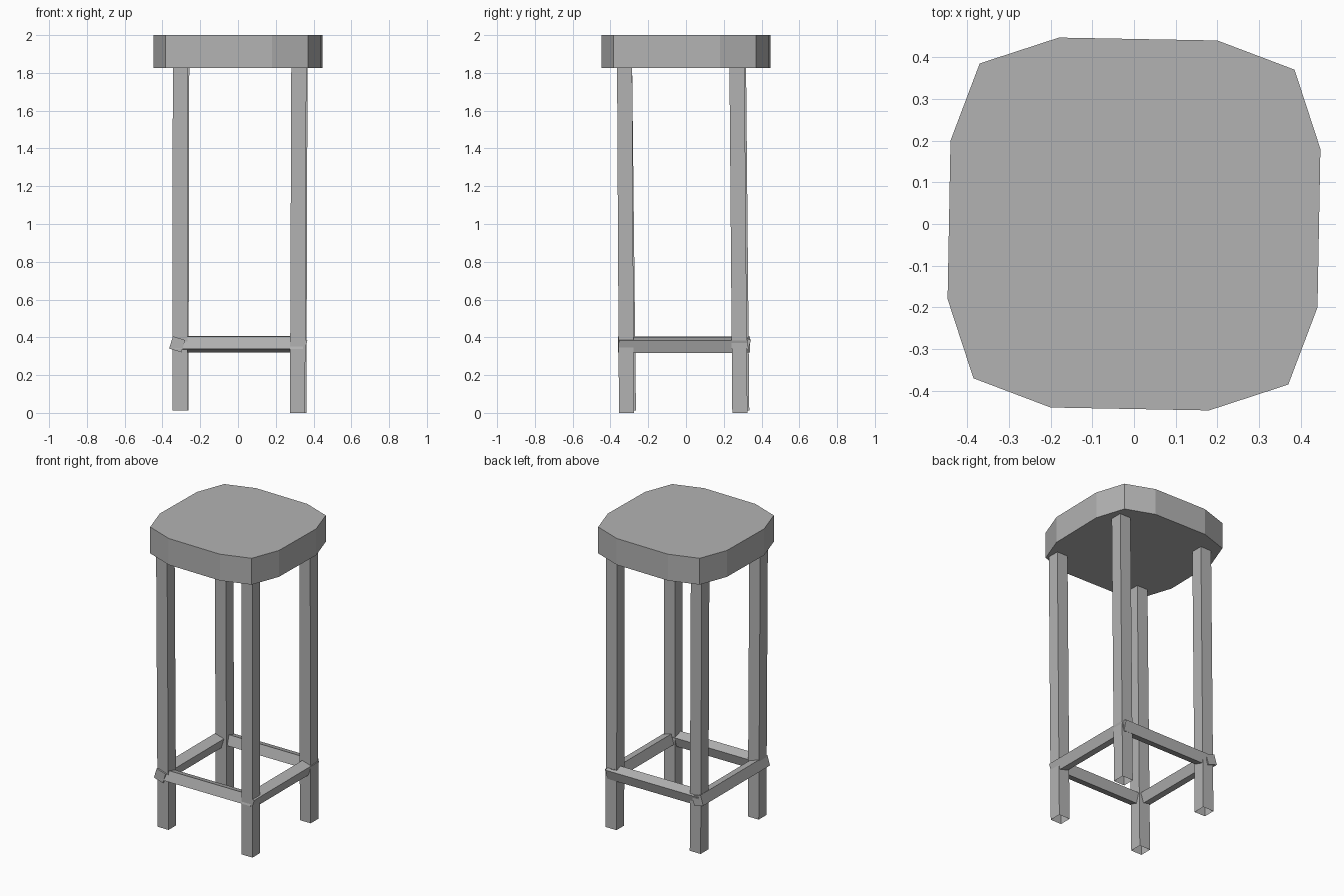
import bpy, bmesh, math
from mathutils import Matrix, Vector

cube = bpy.data.objects.get("Cube")
if cube:
    bpy.data.objects.remove(cube, do_unlink=True)

grey = bpy.data.materials.new("plain grey")
grey.use_nodes = True
colour = (0.45, 0.45, 0.45, 1)
grey.diffuse_color = colour
grey.node_tree.nodes["Principled BSDF"].inputs["Base Color"].default_value = colour


def finish(name, bm):
    bmesh.ops.recalc_face_normals(bm, faces=bm.faces)
    mesh = bpy.data.meshes.new(name)
    bm.to_mesh(mesh)
    bm.free()
    mesh.materials.append(grey)
    obj = bpy.data.objects.new(name, mesh)
    bpy.context.collection.objects.link(obj)
    return obj


def loft(name, lower, upper, cap_bottom=True):
    """Join two matching outlines; the bottom may be left open."""
    bm = bmesh.new()
    a = [bm.verts.new(p) for p in lower]
    b = [bm.verts.new(p) for p in upper]
    n = len(a)
    for i in range(n):
        j = (i + 1) % n
        bm.faces.new((a[i], a[j], b[j], b[i]))
    bm.faces.new(b)
    if cap_bottom:
        bm.faces.new(a[::-1])
    return finish(name, bm)


# Seat: one corner outline repeated by quarter turns
corner = [(0.2, 0.44), (0.385, 0.37), (0.447, 0.18)]
outline = []
for quarter in range(4):
    turn = Matrix.Rotation(-quarter * math.pi / 2, 3, 'Z')
    outline += [turn @ Vector((x, y, 0)) for x, y in corner]
loft("seat", [p + Vector((0, 0, 1.825)) for p in outline],
     [p + Vector((0, 0, 2)) for p in outline])


# Legs: square, slightly leaning, hollow at the foot
def leg(name, foot, top):
    h = 0.04
    square = [Vector((x, y, 0)) for x, y in ((-h, -h), (h, -h), (h, h), (-h, h))]
    loft(name, [Vector(foot) + p for p in square],
         [Vector(top) + p for p in square], cap_bottom=False)


leg("front_right_leg", (-0.308, -0.305, 0.013), (-0.305, -0.325, 1.826))
leg("front_left_leg", (0.315, -0.315, 0), (0.322, -0.325, 1.826))
leg("back_right_leg", (-0.302, 0.295, 0.013), (-0.298, 0.278, 1.826))
leg("back_left_leg", (0.322, 0.285, 0), (0.328, 0.27, 1.826))


# Footrest rungs: square bars twisted about their own length
def rung(name, centre, length, axis):
    s = 0.068
    along_x = axis == 'X'
    size = (length, s, s) if along_x else (s, length, s)
    twist = math.radians(-17 if along_x else 17)
    bm = bmesh.new()
    bmesh.ops.create_cube(bm, size=1, matrix=Matrix.Translation(centre)
                          @ Matrix.Rotation(twist, 4, axis)
                          @ Matrix.Diagonal((*size, 1)))
    finish(name, bm)


rung("front_rung", (0.005, -0.318, 0.362), 0.68, 'X')
rung("back_rung", (0.01, 0.302, 0.365), 0.68, 'X')
rung("right_rung", (-0.322, -0.01, 0.363), 0.7, 'Y')
rung("left_rung", (0.325, -0.015, 0.36), 0.68, 'Y')
